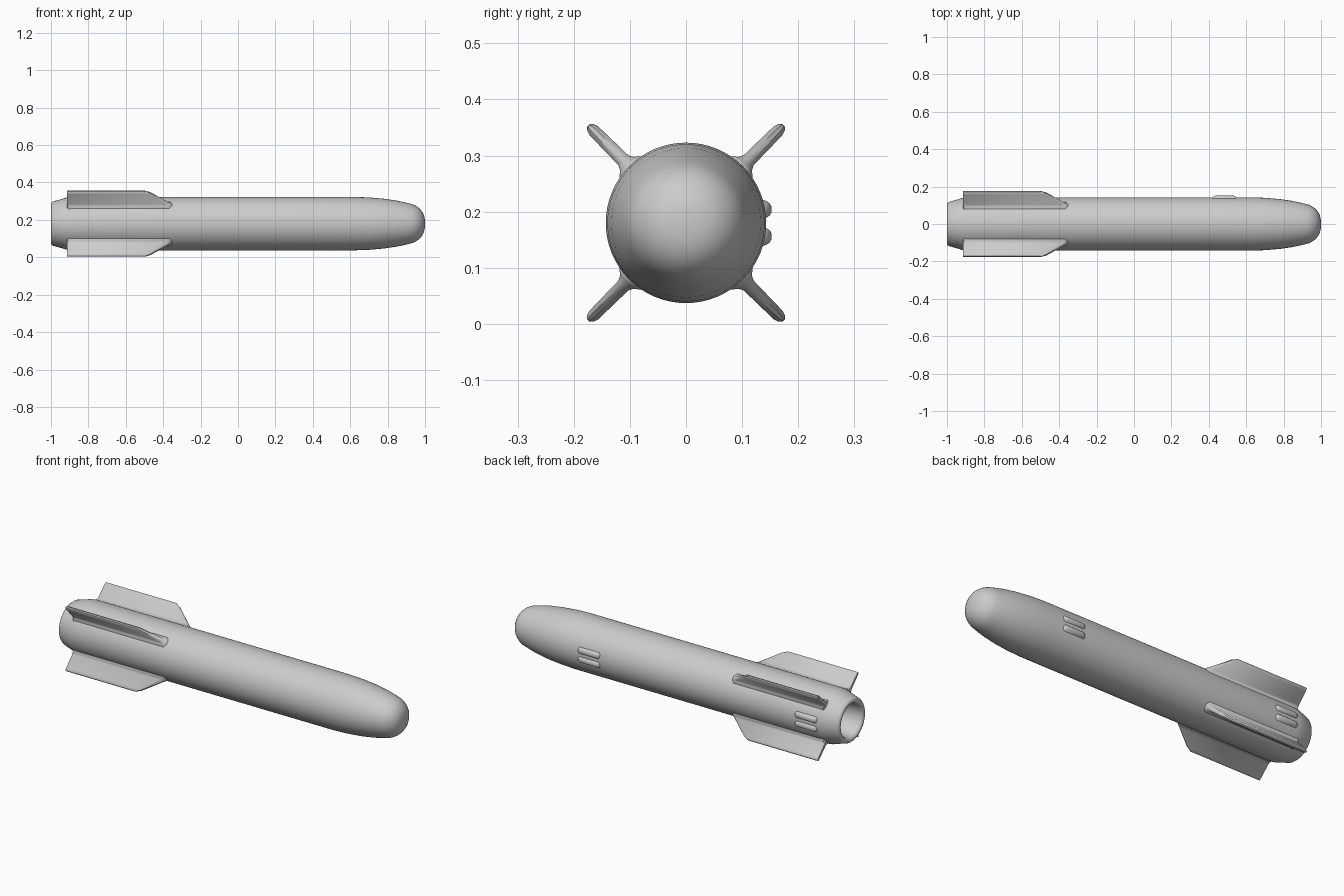
import bpy, bmesh, math
from mathutils import Matrix

if "Cube" in bpy.data.objects:
    bpy.data.objects.remove(bpy.data.objects["Cube"])

AXIS_Z = 0.18   # height of the body centreline
R = 0.143       # body radius

gray = bpy.data.materials.new("plain gray")
gray.diffuse_color = (0.6, 0.6, 0.6, 1)
gray.use_nodes = True
gray.node_tree.nodes["Principled BSDF"].inputs["Base Color"].default_value = gray.diffuse_color


def finish(name, bm, angle):
    bmesh.ops.recalc_face_normals(bm, faces=bm.faces)
    me = bpy.data.meshes.new(name)
    bm.to_mesh(me)
    bm.free()
    me.materials.append(gray)
    ob = bpy.data.objects.new(name, me)
    bpy.context.collection.objects.link(ob)
    bpy.ops.object.select_all(action='DESELECT')
    ob.select_set(True)
    bpy.context.view_layer.objects.active = ob
    bpy.ops.object.shade_smooth_by_angle(angle=math.radians(angle))
    return ob


def loft(bm, rings, cap_start=True, cap_end=True):
    """Skin a list of equally sized vertex rings."""
    vs = [[bm.verts.new(p) for p in ring] for ring in rings]
    n = len(vs[0])
    for a, b in zip(vs, vs[1:]):
        for i in range(n):
            j = (i + 1) % n
            bm.faces.new((a[i], a[j], b[j], b[i]))
    if cap_start:
        bm.faces.new(vs[0])
    if cap_end:
        bm.faces.new(vs[-1])


# Body: hollow nozzle, tapered tail, long tube, ogive and rounded nose
profile = [(-0.88, 0.082), (-0.985, 0.088), (-0.996, 0.094), (-1.0, 0.102),
           (-0.998, 0.112), (-0.99, 0.118), (-0.94, 0.132), (-0.92, 0.139),
           (-0.89, R), (-0.3, R), (0.3, R), (0.62, R), (0.70, 0.140),
           (0.78, 0.133), (0.85, 0.123), (0.90, 0.112)]
for k in range(1, 9):                       # nose cap
    a = math.radians(15 + 75 * k / 8.2)
    profile.append((0.885 + 0.115 * math.sin(a), 0.112 * math.cos(a) ** 0.8))
N = 64
bm = bmesh.new()
loft(bm, [[(x, r * math.cos(2 * math.pi * i / N), AXIS_Z + r * math.sin(2 * math.pi * i / N))
           for i in range(N)] for x, r in profile])
finish("body", bm, 50)

# Fins: four swept plates on the diagonals, flared at the root, rounded at the tip
levels = [(0.125, 0.034), (0.142, 0.026), (0.149, 0.017), (0.158, 0.0125),
          (0.232, 0.011), (0.241, 0.008), (0.246, 0.003)]


def fin_ring(r, t):
    back = -0.915
    front = -0.35 - max(0, r - 0.14) * 1.25
    if r > 0.24:
        front -= 0.008
    c = 0.015
    return [(back, -t * 0.6, r), (back + 0.006, -t, r), (front - c, -t, r), (front, -t * 0.35, r),
            (front, t * 0.35, r), (front - c, t, r), (back + 0.006, t, r), (back, t * 0.6, r)]


for k in range(4):
    bm = bmesh.new()
    loft(bm, [fin_ring(r, t) for r, t in levels])
    turn = Matrix.Rotation(math.radians(45 + 90 * k), 4, 'X')
    bmesh.ops.transform(bm, matrix=Matrix.Translation((0, 0, AXIS_Z)) @ turn, verts=bm.verts)
    finish("fin_%d" % (k + 1), bm, 40)

# Mounting lugs: two pairs of low rounded rails on the back side
for place, cx in (("front", 0.485), ("rear", -0.82)):
    for side, dz in (("upper", 0.024), ("lower", -0.024)):
        bm = bmesh.new()
        rings = []
        for y, hx, hz in ((0.130, 0.072, 0.020), (0.143, 0.064, 0.015),
                          (0.149, 0.055, 0.011), (0.152, 0.046, 0.006)):
            c = hz * 0.5
            rings.append([(cx + sx * (hx - ox), y, AXIS_Z + dz + sz * (hz - oz))
                          for sx, sz, ox, oz in ((1, -1, 0, c), (1, 1, 0, c), (1, 1, c, 0), (-1, 1, c, 0),
                                                 (-1, 1, 0, c), (-1, -1, 0, c), (-1, -1, c, 0), (1, -1, c, 0))])
        loft(bm, rings)
        finish("%s_%s_lug" % (place, side), bm, 60)
